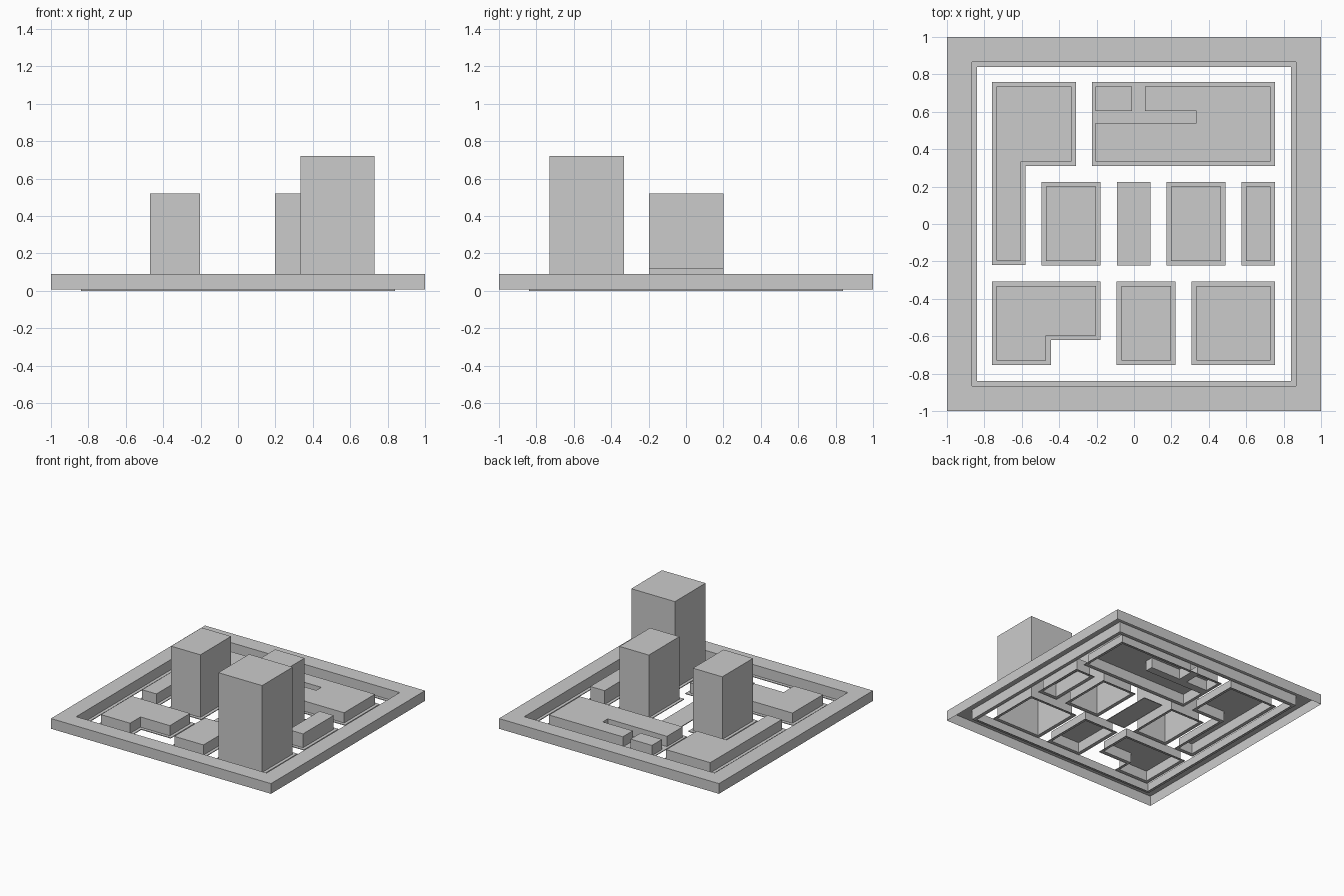
import bpy, bmesh
from mathutils import Vector

if "Cube" in bpy.data.objects:
    bpy.data.objects.remove(bpy.data.objects["Cube"])

CURB, LOW, STRIP = 0.006, 0.09, 0.025


def rect(x0, y0, x1, y1):
    return [(x0, y0), (x1, y0), (x1, y1), (x0, y1)]


def inset(loop, d):
    # shrink a counter-clockwise outline evenly
    out = []
    n = len(loop)
    for i in range(n):
        a, p, b = (Vector(loop[j % n]) for j in (i - 1, i, i + 1))
        e, f = (p - a).normalized(), (b - p).normalized()
        out.append(tuple(p + d * Vector((-e.y - f.y, e.x + f.x))))
    return out


def walls(bm, loop, z0, z1):
    # counter-clockwise loops face outward, reversed loops inward
    low = [bm.verts.new((x, y, z0)) for x, y in loop]
    high = [bm.verts.new((x, y, z1)) for x, y in loop]
    for i in range(len(loop)):
        j = (i + 1) % len(loop)
        bm.faces.new((low[i], low[j], high[j], high[i]))


def plate(bm, loops, z):
    # flat surface; loops after the first are holes
    edges = []
    for loop in loops:
        vs = [bm.verts.new((x, y, z)) for x, y in loop]
        edges += [bm.edges.new((vs[i - 1], vs[i])) for i in range(len(vs))]
    res = bmesh.ops.triangle_fill(bm, edges=edges, use_beauty=True, normal=(0, 0, 1))
    faces = [g for g in res["geom"] if isinstance(g, bmesh.types.BMFace)]
    for f in faces:
        f.normal_update()
        if f.normal.z < 0:
            f.normal_flip()
    inner = [e for e in {e for f in faces for e in f.edges} if len(e.link_faces) == 2]
    bmesh.ops.dissolve_limit(bm, angle_limit=0.01, verts=[], edges=inner)


def finish(bm, name):
    bmesh.ops.remove_doubles(bm, verts=bm.verts[:], dist=1e-5)
    mesh = bpy.data.meshes.new(name)
    bm.to_mesh(mesh)
    bm.free()
    bpy.context.collection.objects.link(bpy.data.objects.new(name, mesh))


def block(name, lot, height=LOW, buildings=None):
    # pavement with curb, and hollow buildings rising from it
    if buildings is None:
        buildings = [inset(lot, STRIP)]
    bm = bmesh.new()
    walls(bm, lot, 0, CURB)
    plate(bm, [lot] + buildings, CURB)
    finish(bm, name + "_pavement")
    for i, b in enumerate(buildings):
        bm = bmesh.new()
        walls(bm, b, CURB, height)
        plate(bm, [b], height)
        finish(bm, f"{name}_building_{i + 1}")


# Surrounding rim with pavement along its inside
outer, mid, inner = (rect(-s, -s, s, s) for s in (1.0, 0.865, 0.84))
bm = bmesh.new()
walls(bm, outer, CURB, LOW)
plate(bm, [outer, mid], LOW)
walls(bm, mid[::-1], CURB, LOW)
plate(bm, [mid, inner], CURB)
walls(bm, inner[::-1], 0, CURB)
finish(bm, "outer_rim")

# Back row
block("back_left", [(-0.76, -0.22), (-0.58, -0.22), (-0.58, 0.31),
                    (-0.31, 0.31), (-0.31, 0.76), (-0.76, 0.76)])
block("back_right", rect(-0.225, 0.31, 0.755, 0.76), LOW, [
    rect(-0.205, 0.605, -0.01, 0.735),
    [(-0.205, 0.335), (0.73, 0.335), (0.73, 0.735), (0.06, 0.735),
     (0.06, 0.605), (0.333, 0.605), (0.333, 0.54), (-0.205, 0.54)]])

# Middle row
block("left_tower", rect(-0.495, -0.223, -0.178, 0.225), 0.52)
block("plaza", rect(-0.09, -0.223, 0.087, 0.225), 0, [])
block("right_tower", rect(0.173, -0.223, 0.49, 0.225), 0.52)
block("right_low", rect(0.575, -0.223, 0.755, 0.225), 0.12)

# Front row
block("front_left", [(-0.76, -0.755), (-0.445, -0.755), (-0.445, -0.62),
                     (-0.178, -0.62), (-0.178, -0.307), (-0.76, -0.307)])
block("front_middle", rect(-0.093, -0.755, 0.222, -0.307))
block("tall_tower", rect(0.308, -0.755, 0.755, -0.307), 0.72)
